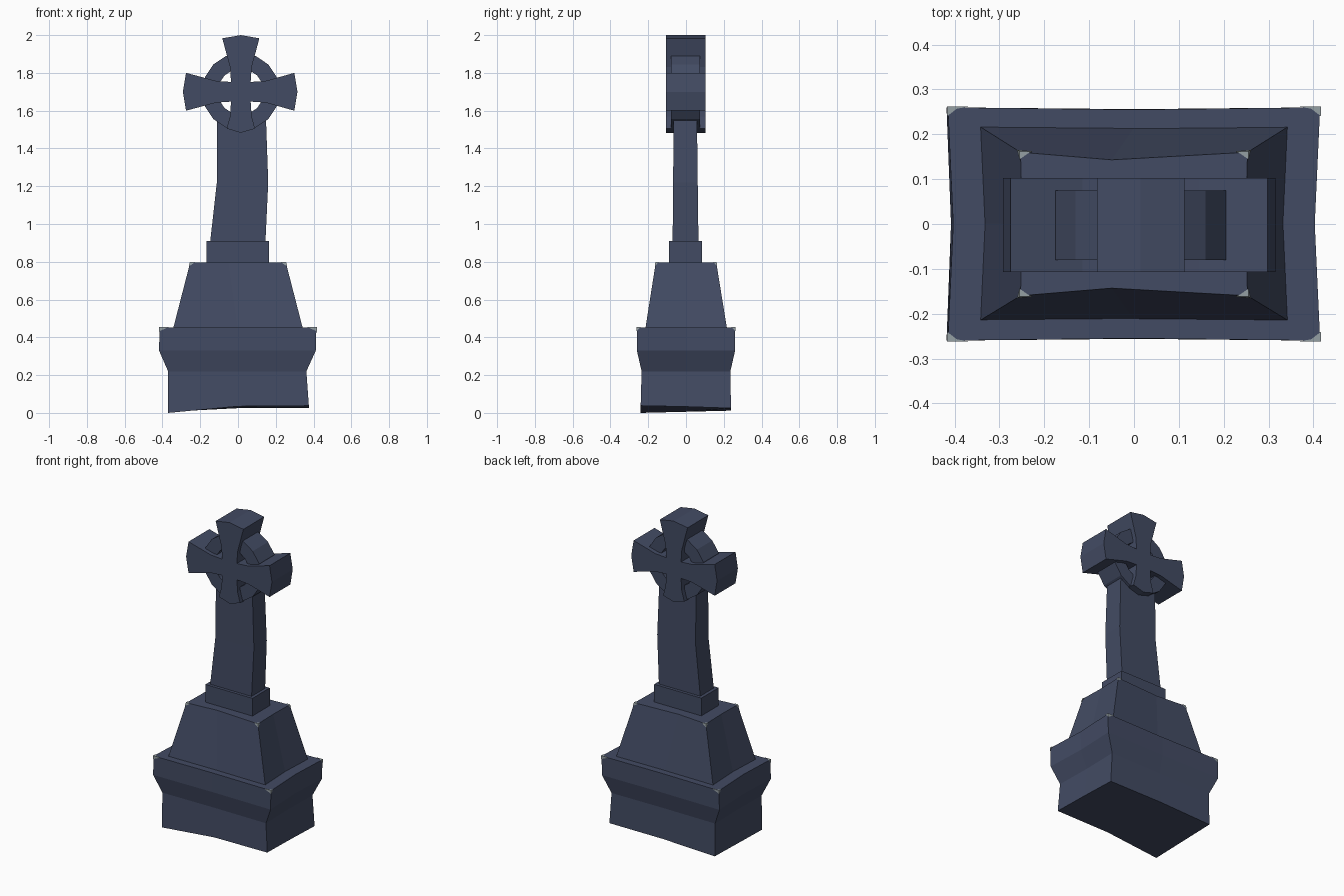
import bpy, bmesh, math

if "Cube" in bpy.data.objects:
    bpy.data.objects.remove(bpy.data.objects["Cube"])


def material(name, rgb):
    m = bpy.data.materials.new(name)
    m.diffuse_color = (*rgb, 1)
    m.use_nodes = True
    m.node_tree.nodes["Principled BSDF"].inputs["Base Color"].default_value = m.diffuse_color
    return m


STONE = material("slate_stone", (0.055, 0.070, 0.125))
WORN = material("worn_edge_grey", (0.30, 0.35, 0.37))


def finish(bm, name, mat):
    bmesh.ops.recalc_face_normals(bm, faces=bm.faces)
    me = bpy.data.meshes.new(name)
    bm.to_mesh(me)
    bm.free()
    me.materials.append(mat)
    ob = bpy.data.objects.new(name, me)
    bpy.context.collection.objects.link(ob)
    return ob


def loft(name, levels, bottom_z=None):
    """Stack of rectangles with slightly pinched side midpoints.
    level = (z, x0, x1, y0, y1, pinch_x, pinch_y, mid_x)"""
    bm = bmesh.new()
    rings = []
    for z, x0, x1, y0, y1, px, py, mx in levels:
        my = (y0 + y1) / 2
        pts = [(x0, y0), (mx, y0 + py), (x1, y0), (x1 - px, my),
               (x1, y1), (mx, y1 - py), (x0, y1), (x0 + px, my)]
        rings.append([bm.verts.new((x, y, z)) for x, y in pts])
    if bottom_z:
        for v, z in zip(rings[0], bottom_z):
            v.co.z = z
    for a, b in zip(rings, rings[1:]):
        for i in range(8):
            j = (i + 1) % 8
            bm.faces.new((a[i], a[j], b[j], b[i]))
    bm.faces.new(rings[0])
    bm.faces.new(rings[-1])
    return finish(bm, name, STONE)


# stepped foot with uneven underside
loft("base_block", [
    (0.02, -0.37, 0.375, -0.24, 0.238, 0.0, 0.0, 0.0),
    (0.22, -0.37, 0.362, -0.235, 0.235, 0.005, 0.003, 0.0),
    (0.33, -0.418, 0.412, -0.26, 0.26, 0.01, 0.004, 0.0),
    (0.452, -0.415, 0.415, -0.26, 0.26, 0.012, 0.005, 0.0)],
    bottom_z=(0.0, 0.035, 0.038, 0.033, 0.025, 0.025, 0.012, 0.006))

# tapered pedestal
loft("pedestal", [
    (0.44, -0.345, 0.345, -0.216, 0.218, 0.01, 0.003, 0.0),
    (0.797, -0.253, 0.253, -0.16, 0.16, 0.004, 0.017, -0.05)])

# collar below the shaft
loft("collar", [
    (0.78, -0.168, 0.165, -0.09, 0.085, 0, 0, 0),
    (0.91, -0.168, 0.165, -0.09, 0.085, 0, 0, 0)])

# bent shaft
loft("shaft", [
    (0.90, -0.148, 0.145, -0.071, 0.066, 0, 0, 0),
    (1.22, -0.112, 0.16, -0.068, 0.062, 0, 0, 0.02),
    (1.56, -0.110, 0.148, -0.066, 0.058, 0, 0, 0.02)])

# flared cross: one arm profile (along, half width) turned four times
CX, CZ = 0.015, 1.70
W = 0.052
arms = [  # angle, end corner distance, tip distance, end half width
    (0, 0.283, 0.30, 0.10),
    (90, 0.283, 0.30, 0.098),
    (180, 0.290, 0.307, 0.10),
    (270, 0.195, 0.217, 0.075)]
outline = []
for ang, end, tip, hw in arms:
    c, s = round(math.cos(math.radians(ang))), round(math.sin(math.radians(ang)))
    for a, w in [(W, -W), (0.13, -W * 1.1), (end, -hw), (tip, 0), (end, hw), (0.13, W * 1.1)]:
        outline.append((CX + a * c - w * s, CZ + a * s + w * c))
bm = bmesh.new()
front = [bm.verts.new((x, -0.107, z)) for x, z in outline]
back = [bm.verts.new((x, 0.103, z)) for x, z in outline]
bm.faces.new(front)
bm.faces.new(back)
for i in range(len(outline)):
    j = (i + 1) % len(outline)
    bm.faces.new((front[i], front[j], back[j], back[i]))
finish(bm, "cross_arms", STONE)

# ring behind the arms
N = 16
bm = bmesh.new()
loops = []
for r, y in [(0.205, -0.08), (0.205, 0.075), (0.122, 0.075), (0.122, -0.08)]:
    loops.append([bm.verts.new((CX + r * math.cos(2 * math.pi * i / N), y,
                                CZ + r * math.sin(2 * math.pi * i / N))) for i in range(N)])
for k in range(4):
    a, b = loops[k], loops[(k + 1) % 4]
    for i in range(N):
        j = (i + 1) % N
        bm.faces.new((a[i], a[j], b[j], b[i]))
finish(bm, "cross_ring", STONE)


# worn chips on the top corners of the two stone blocks
def chips(name, x, y, z, dx, dy, dz, slope):
    bm = bmesh.new()
    for sx in (-1, 1):
        for sy in (-1, 1):
            p = [(sx * x, sy * y, z), (sx * (x - dx), sy * y, z), (sx * (x - dy), sy * (y - 0.005), z),
                 (sx * x, sy * (y - dy), z), (sx * (x + slope), sy * (y + slope * 0.6), z - dz)]
            v = [bm.verts.new(c) for c in p]
            for f in ((0, 1, 2), (0, 2, 3), (0, 1, 4), (0, 3, 4), (1, 2, 4), (2, 3, 4)):
                bm.faces.new([v[i] for i in f])
    finish(bm, name, WORN)


chips("base_chips", 0.417, 0.262, 0.454, 0.05, 0.022, 0.022, 0.0)
chips("pedestal_chips", 0.255, 0.162, 0.799, 0.03, 0.018, 0.024, 0.006)
